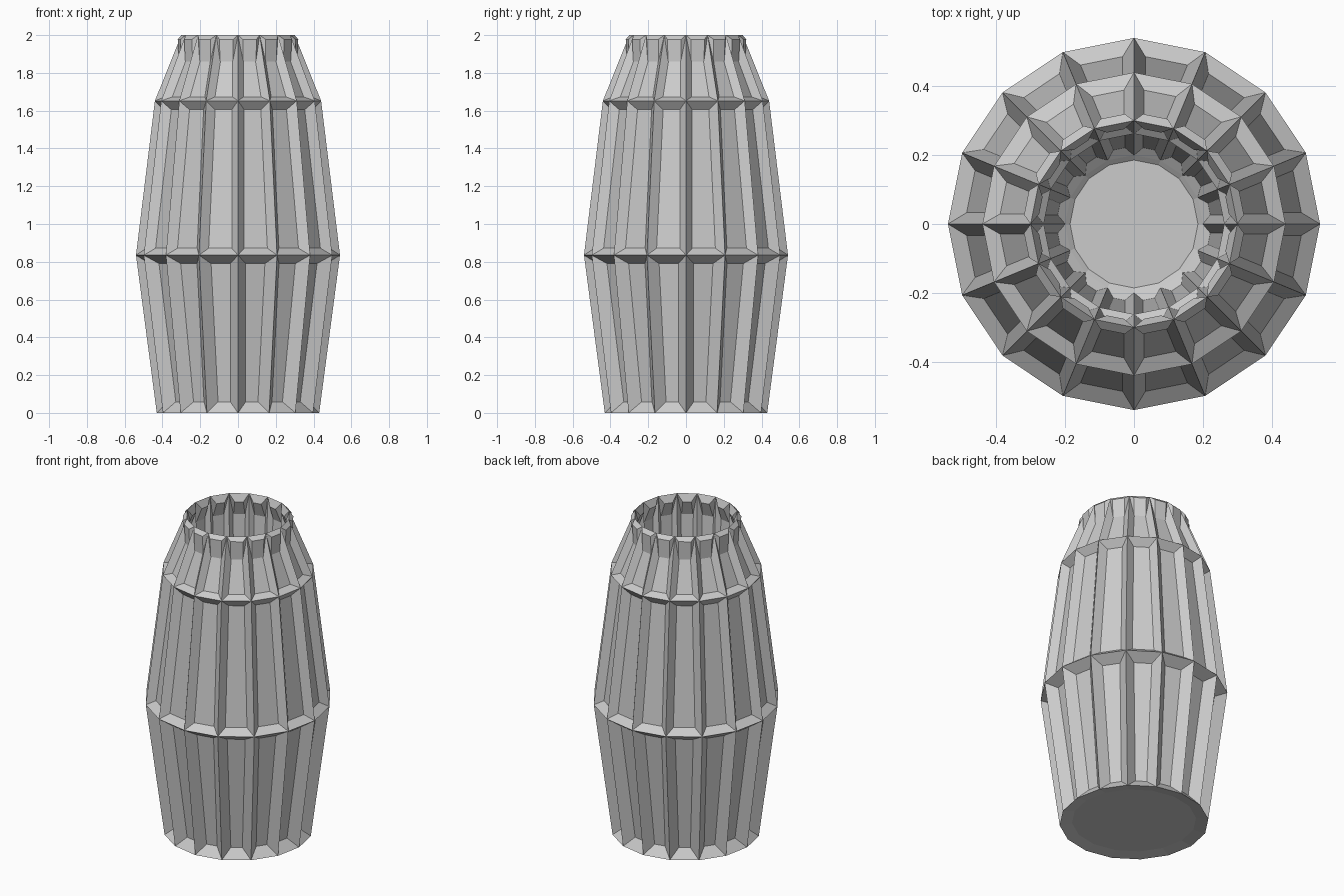
import bpy, bmesh, math

if "Cube" in bpy.data.objects:
    bpy.data.objects.remove(bpy.data.objects["Cube"])

SIDES = 16
# (radius, height) from base, up the outside, over the rim and down the inside
PROFILE = [(0.43, 0.0), (0.54, 0.835), (0.44, 1.652), (0.30, 2.0),
           (0.262, 1.2), (0.20, 0.12)]
# (inset thickness, depth) of the sunken panels in each row
PANELS = [(0.052, -0.055), (0.042, -0.042), (0.036, -0.034),
          (0.022, -0.025), (0.022, -0.025)]

bm = bmesh.new()
rings = [[bm.verts.new((r * math.cos(2 * math.pi * i / SIDES),
                        r * math.sin(2 * math.pi * i / SIDES), z))
          for i in range(SIDES)] for r, z in PROFILE]

# Wall rows, outside then inside
rows = []
for low, high in zip(rings, rings[1:]):
    rows.append([bm.faces.new((low[i], low[(i + 1) % SIDES],
                               high[(i + 1) % SIDES], high[i]))
                 for i in range(SIDES)])

# Underside and inner floor
base = bm.faces.new(rings[0][::-1])
floor = bm.faces.new(rings[-1])
bm.normal_update()

# Sunken panels
for row, (thickness, depth) in zip(rows, PANELS):
    bmesh.ops.inset_individual(bm, faces=row, thickness=thickness,
                               depth=depth, use_even_offset=True)
bmesh.ops.inset_individual(bm, faces=[base], thickness=0.07, depth=-0.012,
                           use_even_offset=True)
bmesh.ops.inset_individual(bm, faces=[floor], thickness=0.014, depth=-0.012,
                           use_even_offset=True)

mesh = bpy.data.meshes.new("panelled_vase")
bm.to_mesh(mesh)
bm.free()
vase = bpy.data.objects.new("panelled_vase", mesh)
bpy.context.collection.objects.link(vase)
